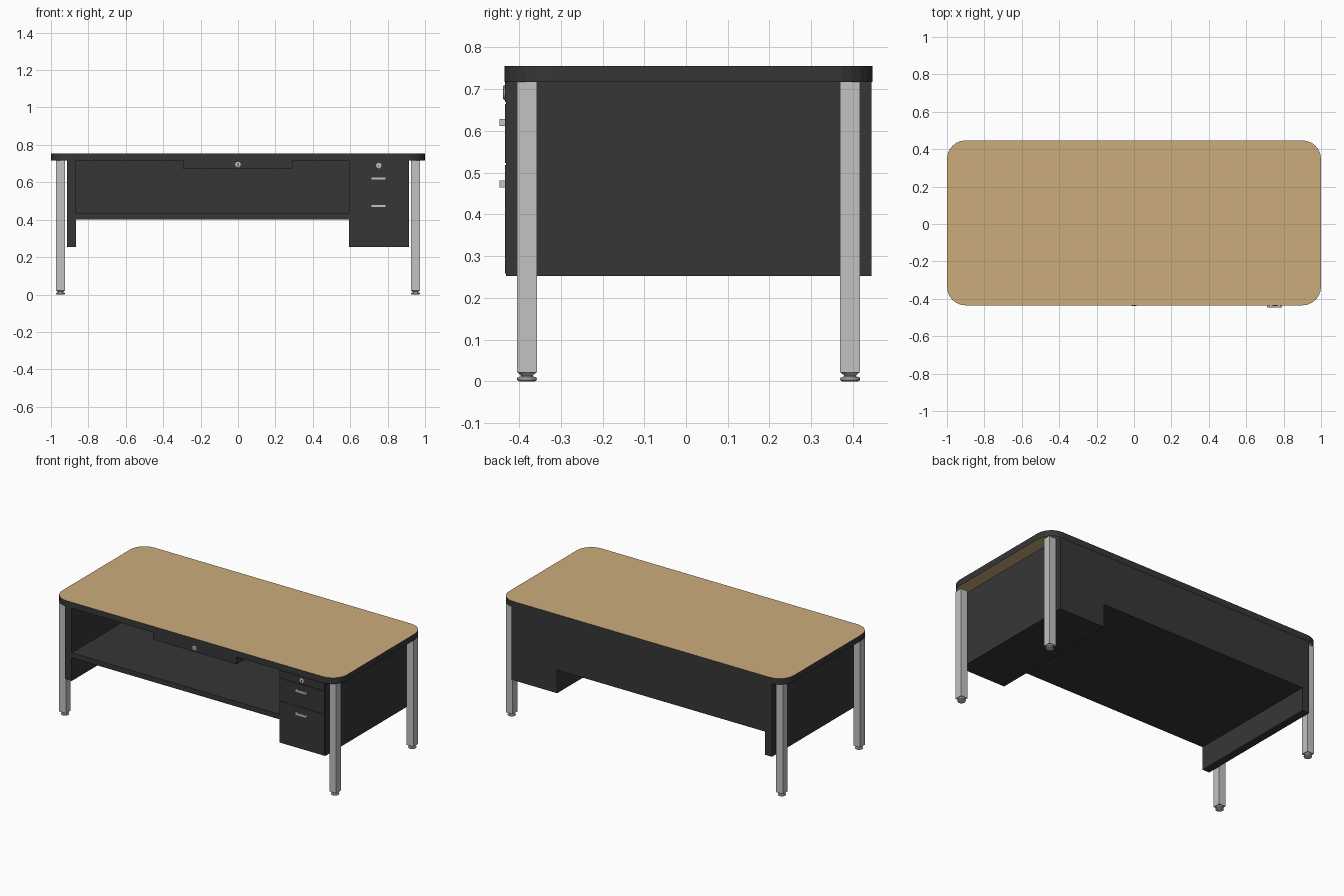
import bpy, bmesh, math

if "Cube" in bpy.data.objects:
    bpy.data.objects.remove(bpy.data.objects["Cube"])


def material(name, rgb):
    m = bpy.data.materials.new(name)
    m.diffuse_color = (*rgb, 1)
    m.use_nodes = True
    m.node_tree.nodes["Principled BSDF"].inputs["Base Color"].default_value = m.diffuse_color
    return m


WOOD = material("tan wood", (0.60, 0.415, 0.20))
DARK = material("charcoal", (0.037, 0.037, 0.037))
METAL = material("light grey metal", (0.54, 0.54, 0.54))
FRONT, BACK = -0.431, 0.444


def finish(name, bm, *mats):
    bmesh.ops.recalc_face_normals(bm, faces=bm.faces[:])
    me = bpy.data.meshes.new(name)
    bm.to_mesh(me)
    bm.free()
    for m in mats:
        me.materials.append(m)
    ob = bpy.data.objects.new(name, me)
    bpy.context.collection.objects.link(ob)
    return ob


def add_box(bm, x0, x1, y0, y1, z0, z1):
    vs = bmesh.ops.create_cube(bm, size=1)["verts"]
    for v in vs:
        v.co = (x1 if v.co.x > 0 else x0, y1 if v.co.y > 0 else y0, z1 if v.co.z > 0 else z0)


def box(name, mat, *dims):
    bm = bmesh.new()
    add_box(bm, *dims)
    return finish(name, bm, mat)


def lathe(bm, profile, cx, cy, n=20):
    rings = [[bm.verts.new((cx + r * math.cos(2 * math.pi * i / n),
                            cy + r * math.sin(2 * math.pi * i / n), z)) for i in range(n)]
             for r, z in profile]
    for a, b in zip(rings, rings[1:]):
        for i in range(n):
            j = (i + 1) % n
            bm.faces.new((a[i], a[j], b[j], b[i]))
    bm.faces.new(rings[0])
    bm.faces.new(rings[-1])


# Rounded desk top: wood faces, dark edge band
bm = bmesh.new()
R, SEG = 0.1, 6
outline = []
for k, (cx, cy) in enumerate([(0.9, 0.347), (-0.9, 0.347), (-0.9, -0.335), (0.9, -0.335)]):
    for i in range(SEG + 1):
        a = math.pi / 2 * (k + i / SEG)
        outline.append(bm.verts.new((cx + R * math.cos(a), cy + R * math.sin(a), 0.717)))
face = bm.faces.new(outline)
ext = bmesh.ops.extrude_face_region(bm, geom=[face], use_keep_orig=True)
bmesh.ops.translate(bm, vec=(0, 0, 0.038),
                    verts=[g for g in ext["geom"] if isinstance(g, bmesh.types.BMVert)])
bm.normal_update()
for f in bm.faces:
    f.material_index = 0 if abs(f.normal.z) > 0.5 else 1
finish("desk_top", bm, WOOD, DARK)

# Carcass: side panel, pedestal, shelf, back panel
box("left_side_panel", DARK, -0.915, -0.866, FRONT, BACK, 0.253, 0.717)
box("drawer_pedestal", DARK, 0.594, 0.915, FRONT, BACK, 0.253, 0.717)
box("shelf", DARK, -0.866, 0.594, FRONT, BACK, 0.40, 0.432)
box("back_panel", DARK, -0.866, 0.594, BACK - 0.025, BACK, 0.432, 0.717)

# Drawers
box("centre_drawer", DARK, -0.294, 0.294, FRONT - 0.002, 0.0, 0.67, 0.717)
for name, z0, z1 in [("top_drawer_front", 0.669, 0.714),
                     ("middle_drawer_front", 0.523, 0.664),
                     ("bottom_drawer_front", 0.258, 0.518)]:
    box(name, DARK, 0.597, 0.912, FRONT - 0.003, FRONT + 0.002, z0, z1)

# Drawer pulls: bar on two posts
for name, z in [("upper_handle", 0.62), ("lower_handle", 0.473)]:
    bm = bmesh.new()
    add_box(bm, 0.712, 0.792, -0.447, -0.441, z - 0.008, z + 0.008)
    for x in (0.712, 0.78):
        add_box(bm, x, x + 0.012, -0.441, FRONT, z - 0.008, z + 0.008)
    finish(name, bm, METAL)

# Locks: short cylinders with a thin key slot
for name, x, z in [("centre_lock", 0.0, 0.695), ("pedestal_lock", 0.753, 0.689)]:
    bm = bmesh.new()
    lathe(bm, [(0.015, -0.004), (0.015, 0.005), (0.012, 0.007)], 0, 0, 16)
    for v in bm.verts:
        v.co = (x + v.co.x, FRONT - v.co.z, z + v.co.y)
    finish(name, bm, METAL)
    box(name + "_slot", DARK, x - 0.0015, x + 0.0015, FRONT - 0.0075, FRONT, z - 0.007, z + 0.007)

# Square legs with round levelling feet
FOOT = [(0.018, 0.0), (0.023, 0.002), (0.024, 0.006), (0.022, 0.010),
        (0.014, 0.012), (0.014, 0.014), (0.022, 0.021)]
for side, x in (("left", -0.949), ("right", 0.949)):
    for end, y in (("front", -0.381), ("back", 0.393)):
        box(f"{end}_{side}_leg", METAL, x - 0.024, x + 0.024, y - 0.024, y + 0.024, 0.021, 0.717)
        bm = bmesh.new()
        lathe(bm, FOOT, x, y)
        finish(f"{end}_{side}_foot", bm, METAL)
